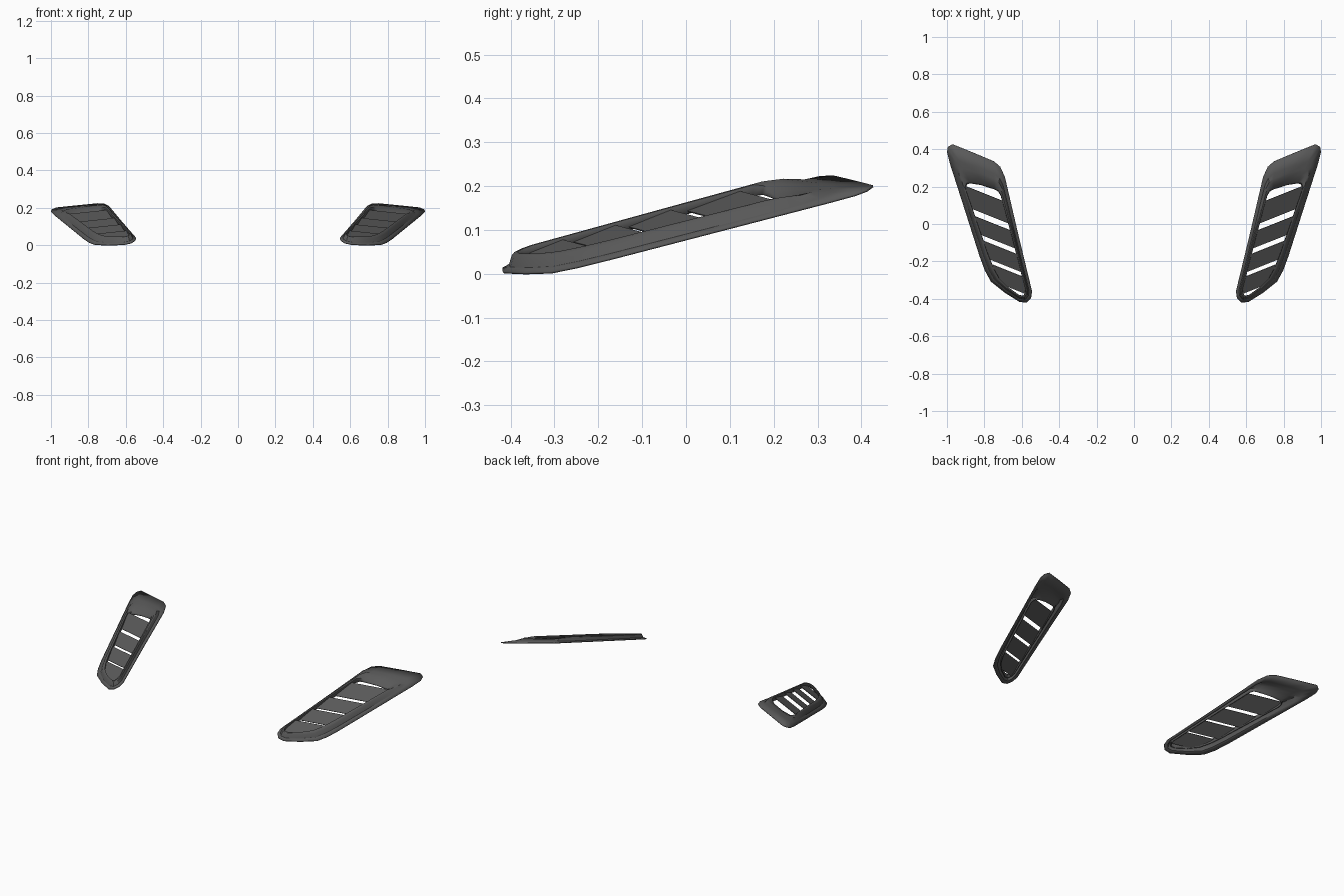
import bpy, bmesh
from mathutils import Vector

if "Cube" in bpy.data.objects:
    bpy.data.objects.remove(bpy.data.objects["Cube"])

# Matching plan points: outer flange edge and louvre opening edge
OUTER = [(.55, -.395), (.572, -.419), (.61, -.418), (.69, -.368), (.765, -.308), (.797, -.25),
         (.825, -.175), (.90, .06), (.985, .325), (1.0, .385), (.995, .412), (.972, .426),
         (.87, .385), (.75, .335), (.715, .305), (.69, .25), (.62, -.05), (.545, -.36)]
OPEN = [(.582, -.37), (.592, -.385), (.615, -.38), (.675, -.338), (.722, -.29), (.752, -.235),
        (.78, -.165), (.857, .06), (.90, .185), (.901, .205), (.895, .22), (.88, .225),
        (.82, .215), (.745, .19), (.725, .178), (.712, .155), (.657, -.05), (.58, -.35)]
# Cross-section: blend from flange to opening, height of side rim, height of rear panel
PROFILE = [(0, 0, 0), (.45, .005, .014), (.65, .025, .019), (.80, .030, .015),
           (1.0, .030, .006), (1.04, .006, .002)]
# Share of the rear panel shape at each plan point (the rest uses the side rim)
REAR = {9: .3, 10: .6, 11: .85, 12: 1, 13: .8, 14: .3}


def base(x, y):
    return .016 + .336 * (y + .25) - .239 * (x - .8)


def blend(t):
    return [Vector(a).lerp(Vector(b), t) for a, b in zip(OUTER, OPEN)]


dark = bpy.data.materials.new("dark_plastic")
dark.diffuse_color = (.1, .1, .1, 1)
dark.use_nodes = True
dark.node_tree.nodes["Principled BSDF"].inputs["Base Color"].default_value = dark.diffuse_color


def finish(name, bm, thickness, smooth=True):
    me = bpy.data.meshes.new(name)
    bm.normal_update()
    bm.to_mesh(me)
    bm.free()
    me.materials.append(dark)
    ob = bpy.data.objects.new(name, me)
    bpy.context.collection.objects.link(ob)
    s = ob.modifiers.new("thickness", 'SOLIDIFY')
    s.thickness = thickness
    s.offset = -1
    ob.modifiers.new("other_side", 'MIRROR')
    bpy.ops.object.select_all(action='DESELECT')
    bpy.context.view_layer.objects.active = ob
    ob.select_set(True)
    if smooth:
        bpy.ops.object.shade_smooth_by_angle(angle=.5)


# Raised surround, its rear panel dipping into the opening
bm = bmesh.new()
rings = []
for t, side, rear in PROFILE:
    ring = []
    for i, p in enumerate(blend(t)):
        w = REAR.get(i, 0)
        ring.append(bm.verts.new((p.x, p.y, base(p.x, p.y) + side * (1 - w) + rear * w)))
    rings.append(ring)
n = len(OUTER)
for a, b in zip(rings, rings[1:]):
    for i in range(n):
        j = (i + 1) % n
        bm.faces.new((a[i], a[j], b[j], b[i]))
finish("vent_surround", bm, .005)

# Louvres: flat strips of the opening, rising toward the rear
across = Vector((-.37, .93, 0)).normalized()
for k, (x, y, depth) in enumerate([(.69, .118, .10), (.66, -.035, .08),
                                   (.63, -.16, .08), (.60, -.28, .08)]):
    rear = Vector((x, y, 0))
    front = rear - across * depth
    bm = bmesh.new()
    bm.faces.new([bm.verts.new((p.x, p.y, 0)) for p in blend(.97)])
    for co, no in ((rear, across), (front, -across)):
        bmesh.ops.bisect_plane(bm, geom=bm.verts[:] + bm.edges[:] + bm.faces[:],
                               plane_co=co, plane_no=no, clear_outer=True)
    for v in bm.verts:
        d = (v.co - front).dot(across) / depth
        v.co.z = base(v.co.x, v.co.y) + .012 + .012 * d
    finish(f"louvre_{k + 1}", bm, .003, smooth=False)
